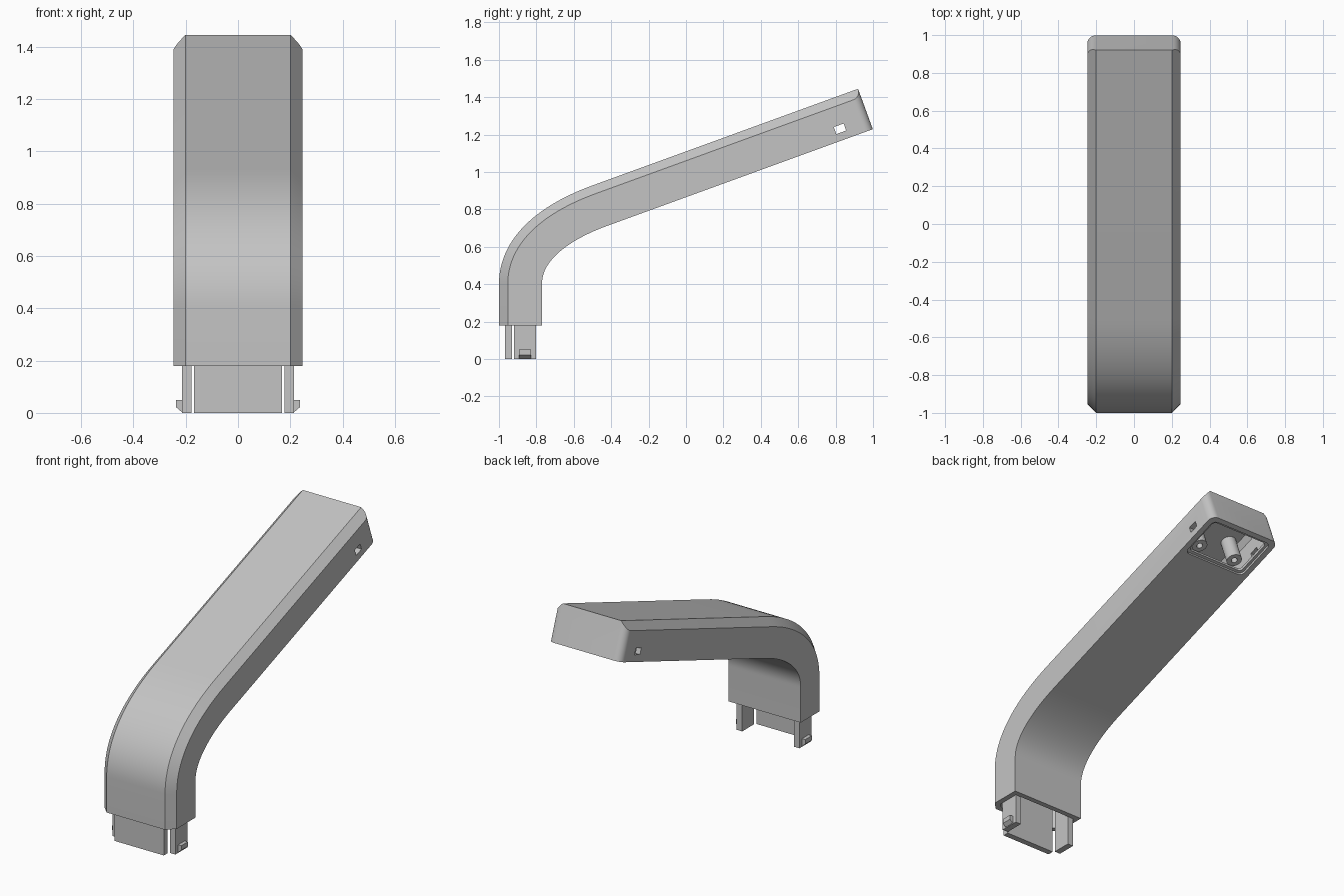
import bpy, bmesh, math
from mathutils import Matrix, Vector

cube = bpy.data.objects.get("Cube")
if cube:
    bpy.data.objects.remove(cube, do_unlink=True)

grey = bpy.data.materials.new("mid grey plastic")
grey.use_nodes = True
grey.diffuse_color = (0.55, 0.55, 0.55, 1)
grey.node_tree.nodes["Principled BSDF"].inputs["Base Color"].default_value = grey.diffuse_color

HALF, THICK, WALL, CHAMFER = 0.247, 0.23, 0.032, 0.047
SLOPE = math.radians(20)
along = Vector((0, math.cos(SLOPE), math.sin(SLOPE)))
normal = Vector((0, -math.sin(SLOPE), math.cos(SLOPE)))
top_tip = Vector((0, 0.92, 1.445))
under_tip = top_tip - normal * THICK
# Head frame: x across, y along the arm (0 at the tip), z out from the underside
head = Matrix.Translation(under_tip) @ Matrix((Vector((1, 0, 0)), along, normal)).transposed().to_4x4()


def finish(name, bm):
    bmesh.ops.recalc_face_normals(bm, faces=bm.faces[:])
    mesh = bpy.data.meshes.new(name)
    bm.to_mesh(mesh)
    bm.free()
    mesh.materials.append(grey)
    obj = bpy.data.objects.new(name, mesh)
    bpy.context.collection.objects.link(obj)
    return obj


def loft(name, rings):
    bm = bmesh.new()
    loops = [[bm.verts.new(p) for p in ring] for ring in rings]
    n = len(loops[0])
    for a, b in zip(loops, loops[1:]):
        for i in range(n):
            j = (i + 1) % n
            bm.faces.new((a[i], a[j], b[j], b[i]))
    bm.faces.new(loops[0])
    bm.faces.new(loops[-1])
    return finish(name, bm)


def prism(name, outline, low, high, frame=Matrix()):
    return loft(name, [[frame @ Vector((x, y, h)) for x, y in outline] for h in (low, high)])


def rectangle(x0, x1, y0, y1, r=0.0):
    if not r:
        return [(x0, y0), (x1, y0), (x1, y1), (x0, y1)]
    pts = []
    corners = [(x1 - r, y1 - r), (x0 + r, y1 - r), (x0 + r, y0 + r), (x1 - r, y0 + r)]
    for k, (cx, cy) in enumerate(corners):
        for i in range(7):
            a = math.pi / 2 * (k + i / 6)
            pts.append((cx + r * math.cos(a), cy + r * math.sin(a)))
    return pts


def circle(cx, cy, r, n=24):
    return [(cx + r * math.cos(math.tau * i / n), cy + r * math.sin(math.tau * i / n)) for i in range(n)]


def cut(target, cutter):
    cutter.hide_render = True
    mod = target.modifiers.new("cut", 'BOOLEAN')
    mod.operation, mod.solver, mod.object = 'DIFFERENCE', 'EXACT', cutter
    bpy.context.view_layer.objects.active = target
    bpy.ops.object.modifier_apply(modifier=mod.name)
    bpy.data.objects.remove(cutter, do_unlink=True)


def smooth(obj):
    bpy.ops.object.select_all(action='DESELECT')
    obj.select_set(True)
    bpy.context.view_layer.objects.active = obj
    bpy.ops.object.shade_smooth_by_angle(angle=math.radians(25))


# Path of the outer face: upright foot, easing bend, straight sloping arm
def stations(z_start, tip_inset):
    foot = Vector((0, -1, 0.4))
    arm = top_tip - along * ((top_tip.y + 0.5) / along.y)
    knee = Vector((0, -1, arm.z - (arm.y + 1) * math.tan(SLOPE)))
    p1, p2 = foot.lerp(knee, 0.65), arm.lerp(knee, 0.65)
    path = [(Vector((0, -1, z_start)), Vector((0, 0, 1)))]
    for i in range(25):
        t = i / 24
        u = 1 - t
        p = foot * u**3 + p1 * (3 * u * u * t) + p2 * (3 * u * t * t) + arm * t**3
        d = (p1 - foot) * u * u + (p2 - p1) * (2 * u * t) + (arm - p2) * t * t
        path.append((p, d.normalized()))
    path.append((top_tip - along * tip_inset, along))
    return path


def sweep(name, section, path):
    rings = []
    for p, d in path:
        inward = Vector((0, d.z, -d.y))
        rings.append([p + Vector((x, 0, 0)) + inward * t for x, t in section])
    return loft(name, rings)


def section(half, front, back, chamfer):
    right = [(half - chamfer, front), (half, front + chamfer), (half, back)]
    return right + [(-x, t) for x, t in reversed(right)]


# Hollow arm
shell = sweep("arm_shell", section(HALF, 0, THICK, CHAMFER), stations(0.18, 0))
cavity = sweep("cavity", section(HALF - WALL, WALL, THICK - WALL, 0.03), stations(0.15, WALL))
cut(shell, cavity)

# Rounded tip corners
R = 0.045
for side in (-1, 1):
    c = HALF - R
    arc = [(c + R * math.cos(a), -R + R * math.sin(a)) for a in (math.pi / 2 * i / 8 for i in range(9))]
    outline = arc + [(c, 0.03), (HALF + 0.03, 0.03), (HALF + 0.03, -R)]
    cut(shell, prism("corner", [(side * x, y) for x, y in outline], -0.05, THICK + 0.05, head))

# Stepped opening under the head, and side slots
cut(shell, prism("recess", rectangle(-0.212, 0.212, -0.305, -0.03, 0.03), -0.02, 0.014, head))
cut(shell, prism("opening", rectangle(-0.195, 0.195, -0.288, -0.046, 0.022), -0.02, 0.05, head))
cut(shell, prism("slots", rectangle(-0.3, 0.3, -0.192, -0.136), 0.042, 0.082, head))
smooth(shell)

# Screw posts inside the head
for side, label in ((1, "left"), (-1, "right")):
    x = side * 0.13
    post = prism(label + "_screw_post", circle(x, -0.255, 0.045), 0.045, THICK - WALL + 0.01, head)
    cut(post, prism("bore", circle(x, -0.255, 0.018), 0, 0.15, head))
    smooth(post)

# Plug at the foot: front tongue and two clip tabs with wedge catches
prism("front_tongue", rectangle(-0.169, 0.169, -0.967, -0.93), 0, 0.3)
for side, label in ((1, "left"), (-1, "right")):
    prism(label + "_clip_tab", rectangle(*sorted((side * 0.177, side * 0.215)), -0.92, -0.803), 0, 0.3)
    wedge = [(0.205, 0.004), (0.216, 0.004), (0.237, 0.022), (0.237, 0.05), (0.205, 0.05)]
    loft(label + "_clip_catch", [[Vector((side * x, y, z)) for x, z in wedge] for y in (-0.893, -0.829)])
